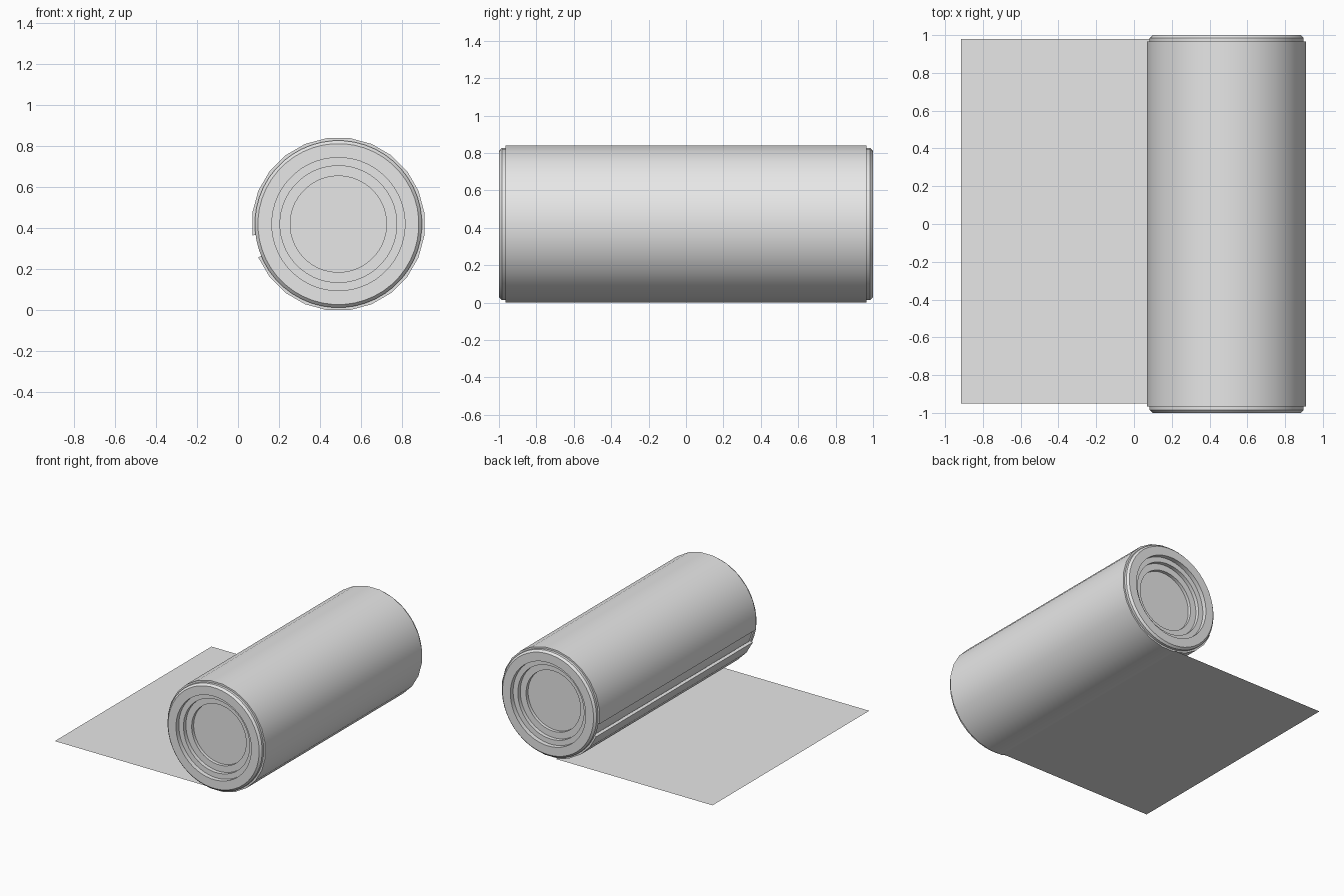
import bpy, bmesh, math

cube = bpy.data.objects.get("Cube")
if cube:
    bpy.data.objects.remove(cube, do_unlink=True)

grey = bpy.data.materials.new("light_grey")
grey.use_nodes = True
grey.diffuse_color = (0.8, 0.8, 0.8, 1)
bsdf = next(n for n in grey.node_tree.nodes if n.type == 'BSDF_PRINCIPLED')
bsdf.inputs["Base Color"].default_value = (0.8, 0.8, 0.8, 1)

CX, CZ = 0.49, 0.42                        # roll axis, running along y
SIDES = 24
R_OUT = 0.42 / math.cos(math.pi / SIDES)   # flat facet rests on the ground
R_IN = R_OUT - 0.022


def finish(name, bm, smooth=True):
    bmesh.ops.recalc_face_normals(bm, faces=bm.faces)
    mesh = bpy.data.meshes.new(name)
    bm.to_mesh(mesh)
    bm.free()
    obj = bpy.data.objects.new(name, mesh)
    bpy.context.collection.objects.link(obj)
    mesh.materials.append(grey)
    if smooth:
        bpy.ops.object.select_all(action='DESELECT')
        obj.select_set(True)
        bpy.context.view_layer.objects.active = obj
        bpy.ops.object.shade_smooth_by_angle(angle=math.radians(30))
    return obj


def polar(r, angle, y):
    return (CX + r * math.cos(angle), y, CZ + r * math.sin(angle))


# Spool: one lathed body with bevelled rims and stepped recesses at both ends
end = [(0.235, 0.91), (0.235, 0.935), (0.285, 0.935), (0.285, 0.965), (0.325, 0.965),
       (0.325, 1.0), (0.393, 1.0), (0.408, 0.985), (0.408, 0.955), (0.398, 0.955)]
profile = end + [(r, -y) for r, y in reversed(end)]
bm = bmesh.new()
seg = 48
rings = [[bm.verts.new(polar(r, (i + 0.5) * math.tau / seg, y)) for i in range(seg)]
         for r, y in profile]
for a, b in zip(rings, rings[1:]):
    for i in range(seg):
        j = (i + 1) % seg
        bm.faces.new((a[i], a[j], b[j], b[i]))
bm.faces.new(rings[0])
bm.faces.new(rings[-1])
finish("spool", bm)

# Outer shell: a wrapped sleeve that leaves one facet open as a slot
bm = bmesh.new()
start = math.radians(202.5)
angles = [start + i * math.tau / SIDES for i in range(SIDES)]
loops = [[bm.verts.new(polar(r, a, y))
          for r, y in ((R_OUT, -0.965), (R_OUT, 0.965), (R_IN, 0.965), (R_IN, -0.965))]
         for a in angles]
for a, b in zip(loops, loops[1:]):
    for i in range(4):
        j = (i + 1) % 4
        bm.faces.new((a[i], a[j], b[j], b[i]))
bm.faces.new(loops[0])
bm.faces.new(loops[-1])
finish("outer_shell", bm)

# Unrolled sheet: a thin flat strip leaving the bottom of the roll
bm = bmesh.new()
tangent_x = CX - R_OUT * math.sin(math.pi / SIDES)
bm.faces.new([bm.verts.new(p) for p in ((-0.915, -0.95, 0), (tangent_x, -0.95, 0),
                                        (tangent_x, 0.98, 0), (-0.915, 0.98, 0))])
finish("unrolled_sheet", bm, smooth=False)
